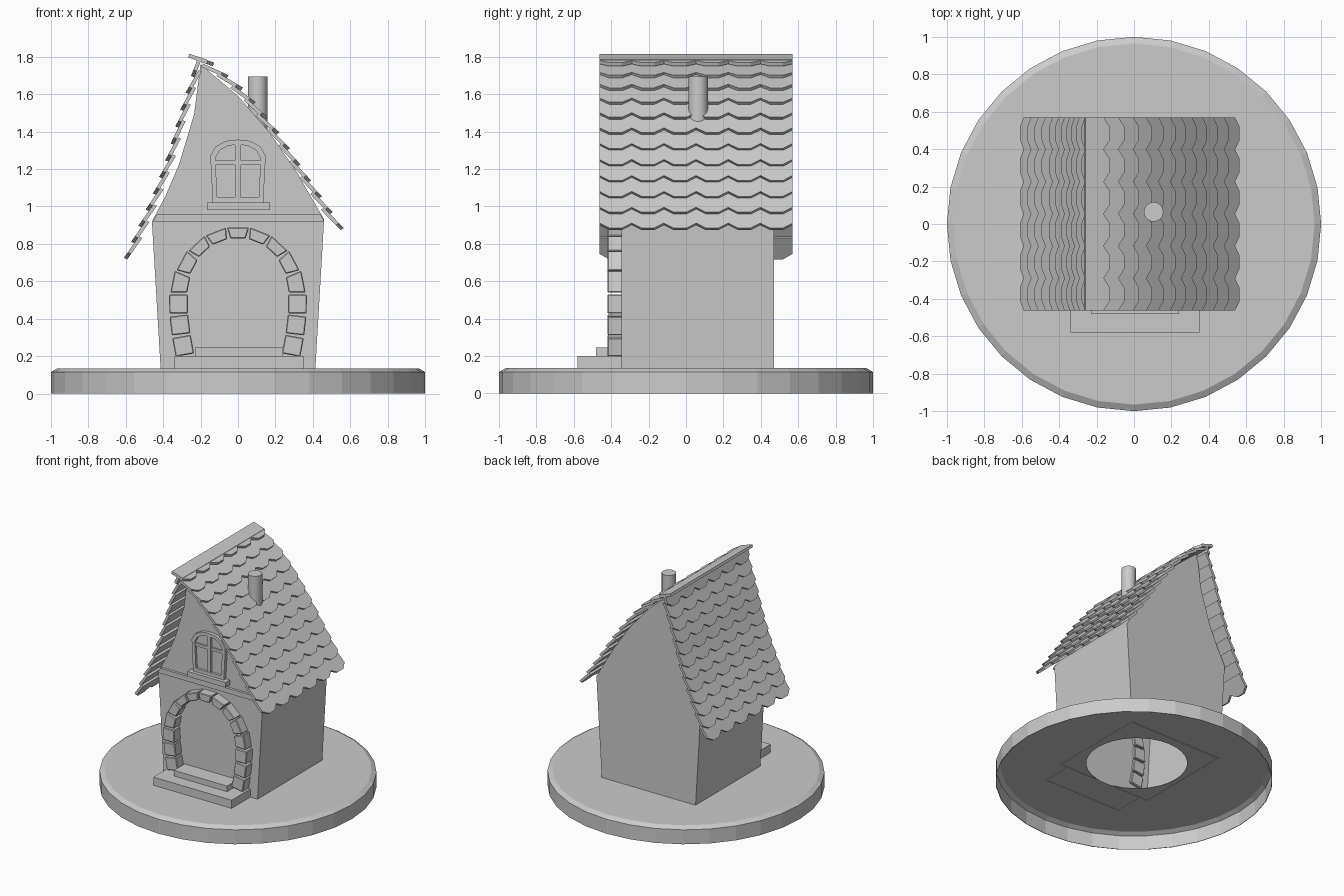
import bpy, bmesh, math
from mathutils import Vector, Matrix

cube = bpy.data.objects.get("Cube")
if cube:
    bpy.data.objects.remove(cube, do_unlink=True)

GREY = (0.6, 0.6, 0.6, 1)
mat = bpy.data.materials.new("plain grey")
mat.use_nodes = True
mat.diffuse_color = GREY
mat.node_tree.nodes["Principled BSDF"].inputs["Base Color"].default_value = GREY


def finish(name, bm, wall=0):
    """Turn a bmesh into an object, optionally hollowed to a wall thickness."""
    mesh = bpy.data.meshes.new(name)
    bm.to_mesh(mesh)
    bm.free()
    mesh.materials.append(mat)
    obj = bpy.data.objects.new(name, mesh)
    bpy.context.collection.objects.link(obj)
    if wall:
        mod = obj.modifiers.new("walls", "SOLIDIFY")
        mod.thickness = wall
        mod.offset = -1
    return obj


def extrude_sheet(bm, polys, offset):
    """Extrude flat polygons that share corners into a closed solid."""
    verts = {}
    faces = []
    for poly in polys:
        ring = []
        for p in poly:
            key = tuple(p)
            if key not in verts:
                verts[key] = bm.verts.new(p)
            ring.append(verts[key])
        faces.append(bm.faces.new(ring))
    moved = bmesh.ops.extrude_face_region(bm, geom=faces, use_keep_orig=True)["geom"]
    bmesh.ops.translate(bm, vec=offset, verts=[g for g in moved if isinstance(g, bmesh.types.BMVert)])
    bmesh.ops.recalc_face_normals(bm, faces=bm.faces)


def prism(name, points, y0, y1, hollow=0):
    """Extrude an x-z profile along y; hollow ones are open underneath."""
    bm = bmesh.new()
    extrude_sheet(bm, [[(x, y0, z) for x, z in points]], (0, y1 - y0, 0))
    if hollow:
        bm.normal_update()
        low = min(v.co.z for v in bm.verts)
        under = [f for f in bm.faces if all(v.co.z < low + 0.001 for v in f.verts)]
        bmesh.ops.delete(bm, geom=under, context="FACES_ONLY")
    return finish(name, bm, hollow)


def box(name, x0, x1, y0, y1, z0, z1, hollow=0):
    return prism(name, [(x0, z0), (x1, z0), (x1, z1), (x0, z1)], y0, y1, hollow)


def along(path, dist):
    """Point at a distance along a polyline."""
    for a, b in zip(path, path[1:]):
        step = (b - a).length
        if dist <= step or b is path[-1]:
            return a + (b - a) * (dist / step)
        dist -= step


def length(path):
    return sum((b - a).length for a, b in zip(path, path[1:]))


def vecs(points):
    return [Vector(p) for p in points]


# Round base: a hollow lid with a hole below the house
SIDES = 32
bm = bmesh.new()
rings = []
for radius, z, cy in ((1, 0, 0), (1, 0.115, 0), (0.965, 0.135, 0), (0.365, 0.135, 0.03)):
    rings.append([bm.verts.new((radius * math.cos(i * math.tau / SIDES),
                                cy + radius * math.sin(i * math.tau / SIDES), z))
                  for i in range(SIDES)])
for lower, upper in zip(rings, rings[1:]):
    for i in range(SIDES):
        j = (i + 1) % SIDES
        bm.faces.new((lower[i], lower[j], upper[j], upper[i]))
finish("round_base", bm, 0.004)

# House body with flared walls and a crooked gable
FRONT, BACK = -0.345, 0.47
body = [(-0.413, 0.127), (0.413, 0.127), (0.46, 0.93), (0.31, 1.19), (0.165, 1.4),
        (0, 1.59), (-0.2, 1.76), (-0.235, 1.49), (-0.315, 1.225), (-0.39, 1.05), (-0.46, 0.92)]
prism("house_walls", body, FRONT, BACK, 0.02)
prism("front_beam", [(-0.455, 0.92), (0.46, 0.92), (0.44, 0.96), (-0.43, 0.96)], FRONT - 0.02, FRONT + 0.01)

# Doorstep
box("lower_step", -0.34, 0.35, -0.58, -0.33, 0.127, 0.2, 0.015)
box("upper_step", -0.23, 0.24, -0.48, -0.34, 0.195, 0.245)

# Door arch of separate stones, the right half mirrored from the left
half = vecs([(-0.283, 0.2), (-0.312, 0.36), (-0.322, 0.5), (-0.305, 0.62), (-0.26, 0.72),
             (-0.19, 0.8), (-0.1, 0.85), (0, 0.866)])
arch = half + [Vector((-p.x, p.y)) for p in reversed(half[:-1])]
STONES = 15
pitch = length(arch) / STONES
bm = bmesh.new()
for i in range(STONES):
    a = along(arch, i * pitch + 0.006)
    b = along(arch, (i + 1) * pitch - 0.006)
    direction = (b - a).normalized()
    side = Vector((-direction.y, direction.x))
    mid = (a + b) / 2
    wide = 0.1 - 0.04 * min(1, max(0, (mid.y - 0.5) / 0.3))
    spread = side.normalized() * wide / 2
    # Outer corners fan apart where the arch bends
    fan = direction * (0.009 if mid.y > 0.5 else 0)
    quad = [a - spread + fan, b - spread - fan, b + spread + fan, a + spread - fan]
    part = bmesh.new()
    extrude_sheet(part, [[(p.x, -0.42, p.y) for p in quad]], (0, 0.11, 0))
    bmesh.ops.bevel(part, geom=part.edges[:], offset=0.005, segments=1, affect="EDGES")
    temp = bpy.data.meshes.new("stone")
    part.to_mesh(temp)
    part.free()
    bm.from_mesh(temp)
    bpy.data.meshes.remove(temp)
finish("door_arch_stones", bm)

# Arched window: rim, bars, pane and sill
left = [(-0.135, 1.02), (-0.148, 1.27), (-0.12, 1.32), (-0.065, 1.35), (0, 1.357)]
outer = left + [(-x, z) for x, z in reversed(left[:-1])]
inner = [(x * 0.82, 1.19 + (z - 1.19) * 0.84) for x, z in outer]
count = len(outer)
bm = bmesh.new()
extrude_sheet(bm, [[(p[0], -0.372, p[1]) for p in
                    (outer[i], outer[(i + 1) % count], inner[(i + 1) % count], inner[i])]
                   for i in range(count)], (0, 0.035, 0))
finish("window_rim", bm)
prism("window_pane", inner, -0.353, -0.34)
box("window_upright_bar", -0.017, 0.017, -0.368, -0.34, 1.04, 1.335)
box("window_cross_bar", -0.125, 0.125, -0.366, -0.34, 1.222, 1.245)
box("window_sill", -0.165, 0.17, -0.4, -0.34, 0.98, 1.02)

# Roof tiles: overlapping rows of plates with clipped lower corners
ROOF_FRONT, ROOF_BACK, COLUMNS = -0.462, 0.57, 6
WIDTH = (ROOF_BACK - ROOF_FRONT) / COLUMNS


def tile_row(bm, top, end, inward, thick=0.02):
    """One row of tiles running from the top point to the end point."""
    down = (end - top).normalized()
    clip = end - down * 0.036
    for c in range(COLUMNS):
        y0 = ROOF_FRONT + c * WIDTH
        y1 = y0 + WIDTH
        shape = [(top, y0), (top, y1), (clip, y1), (end, y1 - WIDTH * 0.3),
                 (end, y0 + WIDTH * 0.3), (clip, y0)]
        part = [[(p.x, y, p.y) for p, y in shape]]
        extrude_sheet(bm, part, (inward.x * thick, 0, inward.y * thick))


def roof_side(name, path, turn, first, rows):
    bm = bmesh.new()
    gap = (length(path) - first) / rows
    for k in range(rows + 1):
        s = first + k * gap
        end = along(path, s)
        upper = along(path, max(0, s - gap * 1.45))
        down = (end - upper).normalized()
        inward = Vector((-down.y, down.x)) * turn
        lift = 0 if k == 0 else 0.026
        tile_row(bm, upper + inward * lift, end, inward)
    finish(name, bm)


right_path = vecs([(-0.26, 1.815), (-0.13, 1.77), (0.05, 1.615), (0.23, 1.385), (0.38, 1.155), (0.565, 0.885)])
left_path = vecs([(-0.215, 1.79), (-0.25, 1.7), (-0.315, 1.5), (-0.37, 1.3), (-0.45, 1.08), (-0.61, 0.725)])
roof_side("right_roof_tiles", right_path, -1, 0.14, 11)
roof_side("left_roof_tiles", left_path, 1, 0.1, 11)

# Straight ridge board over the top row
ridge = [(-0.26, 1.815), (-0.265, 1.797), (-0.17, 1.764), (-0.165, 1.785)]
prism("ridge_board", ridge, ROOF_FRONT, ROOF_BACK)

# Chimney pipe
bm = bmesh.new()
bmesh.ops.create_cone(bm, cap_ends=True, segments=24, radius1=0.052, radius2=0.052, depth=0.29,
                      matrix=Matrix.Translation((0.105, 0.065, 1.55)))
chimney = finish("chimney", bm)
bpy.ops.object.select_all(action="DESELECT")
chimney.select_set(True)
bpy.context.view_layer.objects.active = chimney
bpy.ops.object.shade_smooth_by_angle()
